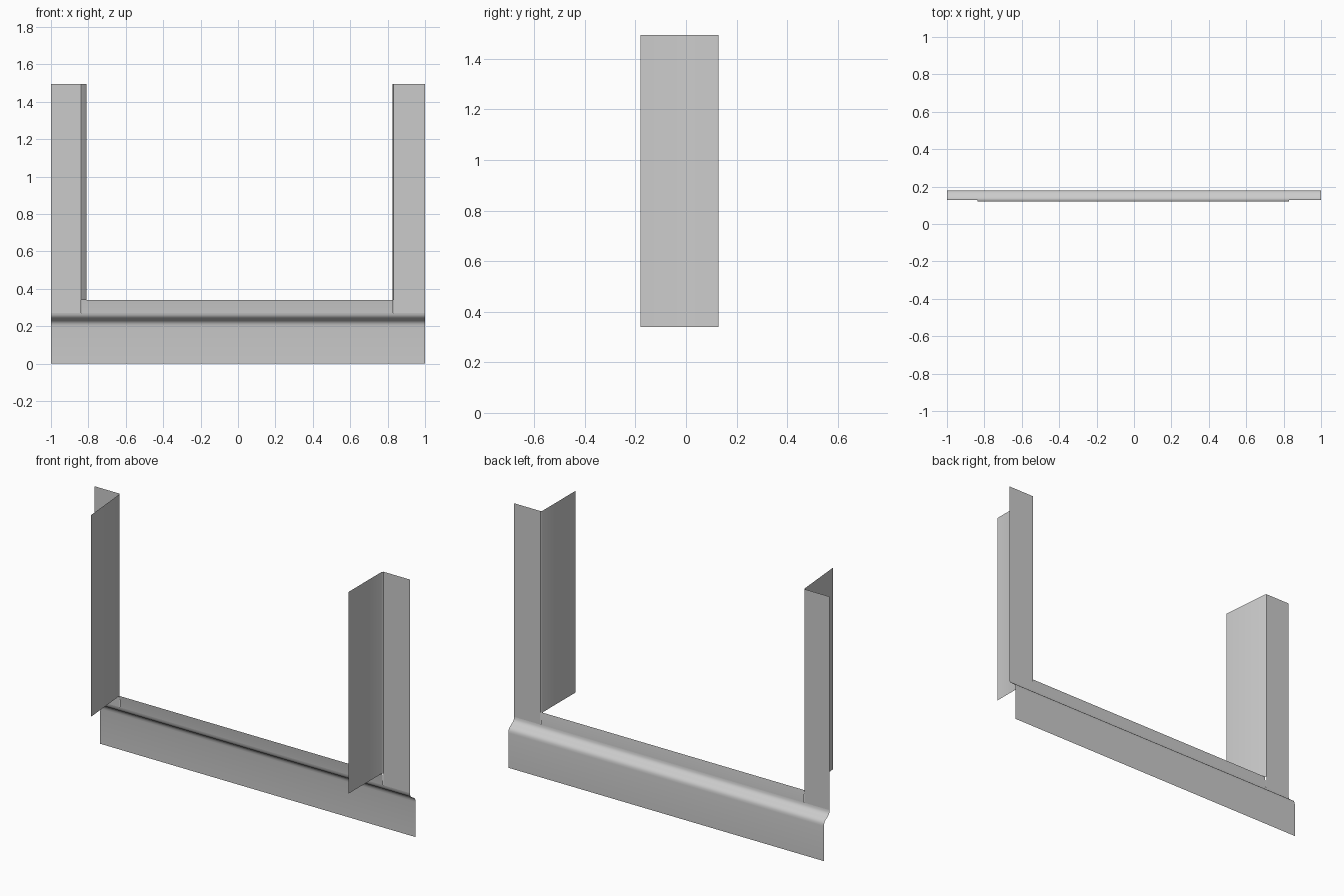
import bpy

if "Cube" in bpy.data.objects:
    bpy.data.objects.remove(bpy.data.objects["Cube"])

FACE_Y = 0.128      # plane of the posts
TOP = 1.495         # top of posts and flanges
LIP_Z = 0.34        # bottom of flanges, top of lip


def sheet(name, start, end):
    """Thin sheet lofted between two polylines with equal point counts."""
    n = len(start)
    faces = [(i, i + 1, n + i + 1, n + i) for i in range(n - 1)]
    mesh = bpy.data.meshes.new(name)
    mesh.from_pydata(start + end, [], faces)
    mesh.update()
    obj = bpy.data.objects.new(name, mesh)
    bpy.context.collection.objects.link(obj)
    for p in mesh.polygons:
        p.use_smooth = True
    return obj


def along_x(name, profile, x0, x1):
    return sheet(name, [(x0, y, z) for y, z in profile],
                 [(x1, y, z) for y, z in profile])


def along_z(name, path, z0, z1):
    return sheet(name, [(x, y, z0) for x, y in path],
                 [(x, y, z1) for x, y in path])


# Lower panel with the joggled step at its top
panel = [(0.18, 0), (0.18, 0.20), (0.1785, 0.212), (0.174, 0.222),
         (0.166, 0.230), (0.154, 0.237), (0.142, 0.244), (0.134, 0.252),
         (0.1295, 0.261), (FACE_Y, 0.272)]
along_x("lower_panel", panel, -1, 1)

# Lip rising between the posts
along_x("upper_lip", [(FACE_Y, 0.272), (0.126, 0.30), (0.121, LIP_Z)],
        -0.836, 0.829)

# Upright posts
along_z("left_post", [(-1, FACE_Y), (-0.84, FACE_Y)], 0.272, TOP)
along_z("right_post", [(0.832, FACE_Y), (1, FACE_Y)], 0.272, TOP)

# Side flanges folded forward from the posts; the left one leans inward
along_z("left_flange", [(-0.84, FACE_Y), (-0.836, 0.12), (-0.81, -0.175)],
        LIP_Z, TOP)
along_z("right_flange", [(0.832, FACE_Y), (0.826, 0.12), (0.826, -0.18)],
        LIP_Z, TOP)
